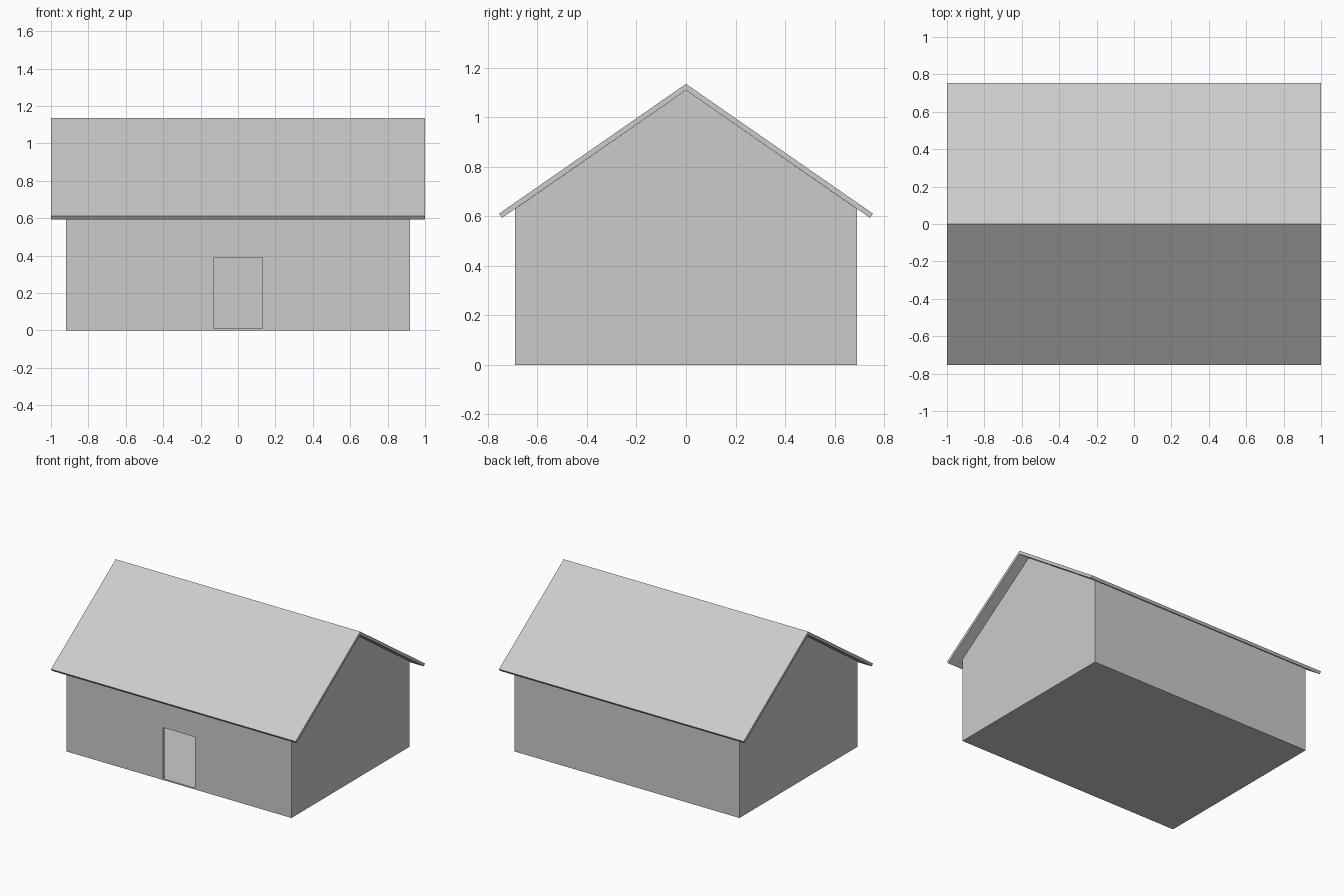
import bpy, bmesh

if "Cube" in bpy.data.objects:
    bpy.data.objects.remove(bpy.data.objects["Cube"])

PITCH = 0.694      # roof rise per unit of run
RIDGE = 1.109      # underside of the roof at the ridge


def prism(name, profile, half_length):
    """Extrude a (y, z) profile along x, centred on x = 0."""
    bm = bmesh.new()
    face = bm.faces.new([bm.verts.new((-half_length, y, z)) for y, z in profile])
    ext = bmesh.ops.extrude_face_region(bm, geom=[face])
    moved = [v for v in ext["geom"] if isinstance(v, bmesh.types.BMVert)]
    bmesh.ops.translate(bm, verts=moved, vec=(2 * half_length, 0, 0))
    bmesh.ops.recalc_face_normals(bm, faces=bm.faces)
    mesh = bpy.data.meshes.new(name)
    bm.to_mesh(mesh)
    bm.free()
    obj = bpy.data.objects.new(name, mesh)
    bpy.context.collection.objects.link(obj)
    return obj


def gable(half_width, base, lift=0.0):
    """House-shaped profile whose top follows the roof slope."""
    eave = RIDGE + lift - PITCH * half_width
    return [(-half_width, base), (half_width, base), (half_width, eave),
            (0, RIDGE + lift), (-half_width, eave)]


def cut(target, cutter):
    mod = target.modifiers.new(cutter.name, "BOOLEAN")
    mod.operation = "DIFFERENCE"
    mod.solver = "EXACT"
    mod.object = cutter
    cutter.hide_render = True
    cutter.hide_viewport = True


# Walls and floor: gabled body, hollowed out, open beneath the roof
walls = prism("walls", gable(0.69, 0.0), 0.92)
cut(walls, prism("room_cutter", gable(0.67, 0.01, 0.05), 0.90))

# Doorway through the front wall
cut(walls, prism("doorway_cutter",
                 [(-0.75, 0.01), (-0.6, 0.01), (-0.6, 0.387), (-0.75, 0.387)], 0.13))

# Roof: thin folded slab with overhanging eaves
prism("roof", [(-0.755, 0.611), (0, 1.135), (0.755, 0.611),
               (0.743, 0.594), (0, RIDGE), (-0.743, 0.594)], 1.0)
